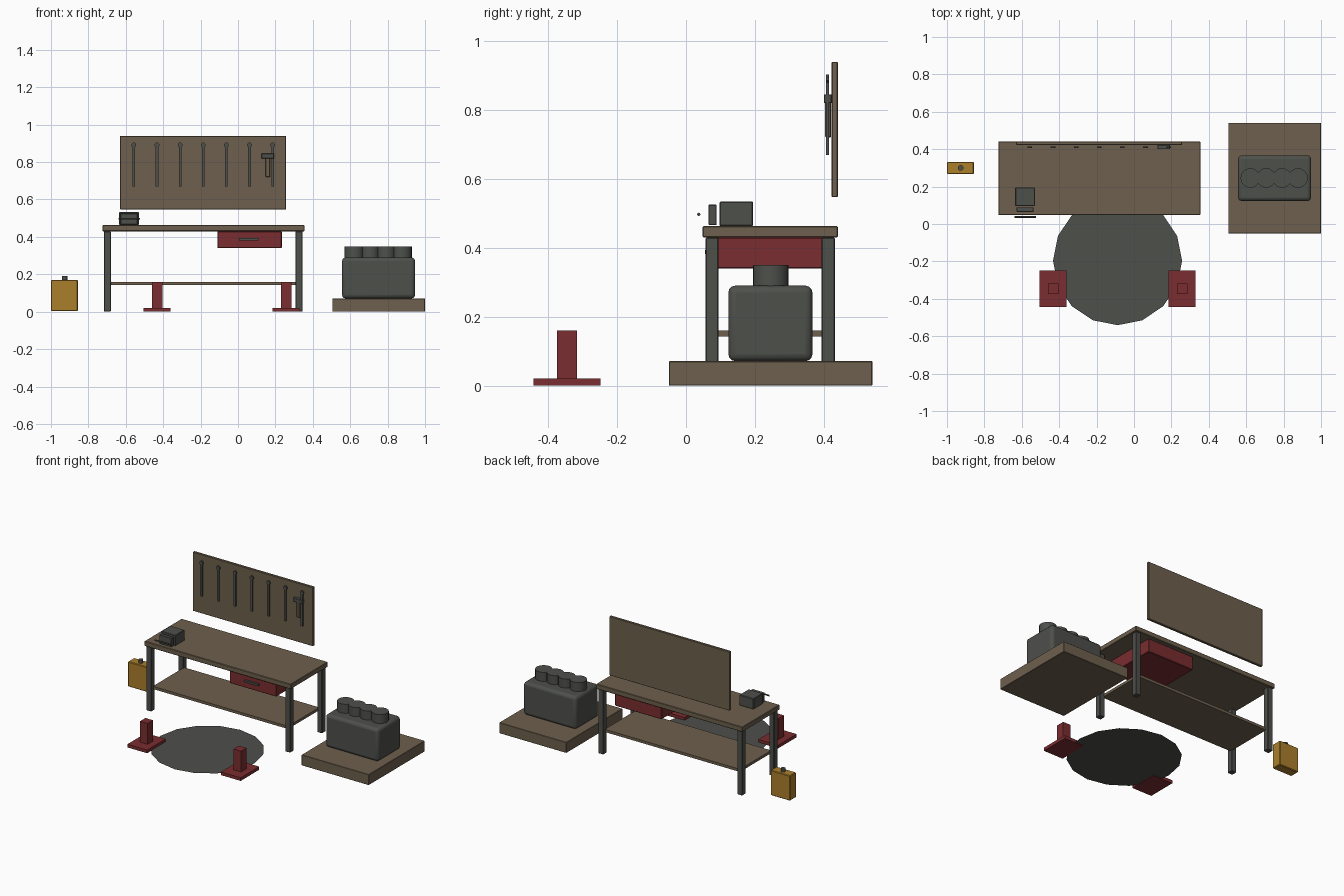
import bpy, math

if "Cube" in bpy.data.objects:
    bpy.data.objects.remove(bpy.data.objects["Cube"])


def material(name, rgb):
    m = bpy.data.materials.new(name)
    m.diffuse_color = (*rgb, 1)
    m.use_nodes = True
    m.node_tree.nodes["Principled BSDF"].inputs["Base Color"].default_value = m.diffuse_color
    return m


WOOD = material("brown wood", (0.155, 0.116, 0.075))
STEEL = material("dark grey steel", (0.076, 0.080, 0.071))
RED = material("dark red paint", (0.195, 0.026, 0.029))
YELLOW = material("ochre yellow", (0.41, 0.21, 0.025))


def box(name, x, y, z, mat, bevel=0.0, segments=1):
    """Box from (min, max) ranges."""
    bpy.ops.mesh.primitive_cube_add(size=1, location=[sum(r) / 2 for r in (x, y, z)])
    o = bpy.context.object
    o.name = name
    o.scale = [r[1] - r[0] for r in (x, y, z)]
    bpy.ops.object.transform_apply(location=False, rotation=False, scale=True)
    o.data.materials.append(mat)
    if bevel:
        b = o.modifiers.new("bevel", 'BEVEL')
        b.width, b.segments = bevel, segments
    return o


def cyl(name, loc, r, depth, mat, sides=12, rot=(0, 0, 0), smooth=True):
    bpy.ops.mesh.primitive_cylinder_add(vertices=sides, radius=r, depth=depth,
                                        location=loc, rotation=rot)
    o = bpy.context.object
    o.name = name
    o.data.materials.append(mat)
    if smooth:
        bpy.ops.object.shade_smooth_by_angle(angle=math.radians(40))
    return o


# Workbench
box("bench_top", (-0.725, 0.355), (0.048, 0.441), (0.43, 0.463), WOOD, 0.003)
for sx, x in (("left", (-0.717, -0.68)), ("right", (0.308, 0.345))):
    for sy, y in (("front", (0.057, 0.095)), ("back", (0.394, 0.432))):
        box(f"{sy}_{sx}_leg", x, y, (0, 0.43), STEEL, 0.003)
box("lower_shelf", (-0.685, 0.313), (0.08, 0.41), (0.142, 0.16), WOOD)

# Drawer under the top
box("drawer", (-0.11, 0.234), (0.068, 0.415), (0.34, 0.43), RED, 0.003)
box("drawer_handle", (0.005, 0.11), (0.055, 0.069), (0.382, 0.394), STEEL)

# Tool board with hanging wrenches and a hammer
box("tool_board", (-0.63, 0.257), (0.423, 0.441), (0.547, 0.94), WOOD, 0.002)
for i in range(7):
    x = -0.557 + i * 0.1237
    box(f"wrench_shaft_{i}", (x - 0.007, x + 0.007), (0.406, 0.415), (0.669, 0.885), STEEL)
    cyl(f"wrench_head_{i}", (x, 0.4105, 0.891), 0.0135, 0.009, STEEL, 8,
        (math.pi / 2, math.pi / 8, 0), False)
box("hammer_handle", (0.148, 0.172), (0.404, 0.421), (0.72, 0.825), WOOD, 0.003)
box("hammer_head", (0.125, 0.193), (0.4, 0.423), (0.82, 0.845), STEEL, 0.002)

# Bench vise
box("vise_body", (-0.635, -0.53), (0.097, 0.195), (0.463, 0.534), STEEL, 0.003)
box("vise_jaw", (-0.628, -0.537), (0.065, 0.089), (0.466, 0.525), STEEL, 0.002)
cyl("vise_handle", (-0.582, 0.037, 0.497), 0.005, 0.116, STEEL, 8, (0, math.pi / 2, 0))

# Fuel can
box("fuel_can", (-1.0, -0.856), (0.267, 0.332), (0.003, 0.17), YELLOW, 0.004)
cyl("fuel_can_cap", (-0.927, 0.3, 0.179), 0.015, 0.024, STEEL, 10)

# Engine block on a pallet
box("pallet", (0.504, 1.0), (-0.05, 0.541), (0, 0.071), WOOD, 0.002)
box("engine_block", (0.556, 0.947), (0.123, 0.367), (0.071, 0.29), STEEL, 0.02, 3)
bpy.ops.object.shade_smooth_by_angle(angle=math.radians(40))
for i in range(4):
    cyl(f"engine_cylinder_{i}", (0.622 + i * 0.085, 0.246, 0.31), 0.052, 0.08, STEEL, 20)

# Oil stain disc on the floor
bpy.ops.mesh.primitive_circle_add(vertices=16, radius=0.345, fill_type='NGON',
                                  location=(-0.088, -0.196, 0.003))
disc = bpy.context.object
disc.name = "floor_stain"
disc.data.materials.append(STEEL)

# Pair of jack stands
for side, x in (("left", -0.433), ("right", 0.257)):
    box(f"{side}_jack_base", (x - 0.073, x + 0.073), (-0.443, -0.248), (0, 0.021), RED)
    box(f"{side}_jack_post", (x - 0.028, x + 0.028), (-0.374, -0.317), (0.021, 0.16), RED)
